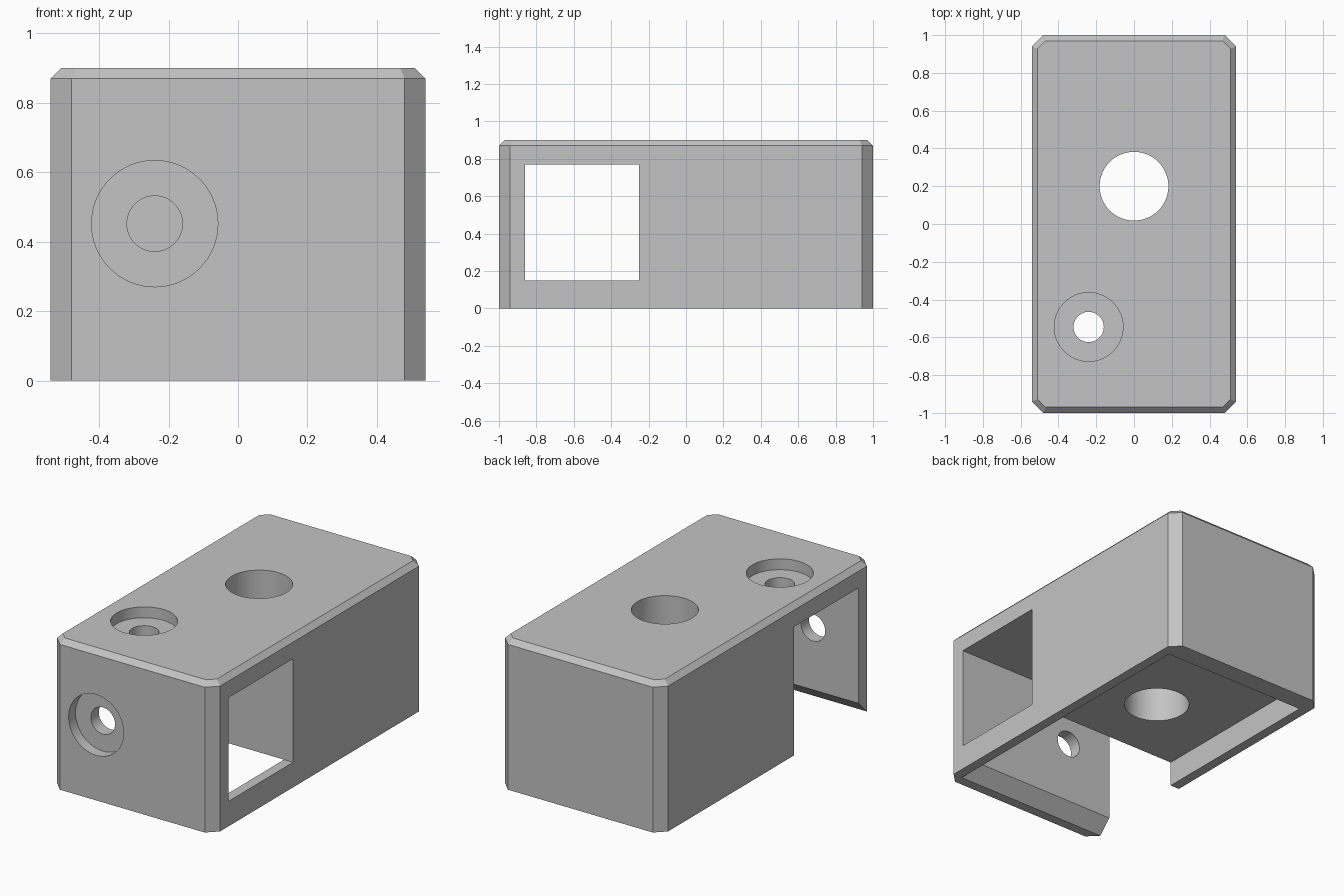
import bpy, bmesh, math
from mathutils import Matrix, Vector

if "Cube" in bpy.data.objects:
    bpy.data.objects.remove(bpy.data.objects["Cube"])


def add_object(name, bm):
    bmesh.ops.recalc_face_normals(bm, faces=bm.faces[:])
    mesh = bpy.data.meshes.new(name)
    bm.to_mesh(mesh)
    bm.free()
    ob = bpy.data.objects.new(name, mesh)
    bpy.context.collection.objects.link(ob)
    return ob


def prism(points, extrude):
    bm = bmesh.new()
    face = bm.faces.new([bm.verts.new(p) for p in points])
    new = bmesh.ops.extrude_face_region(bm, geom=[face])["geom"]
    bmesh.ops.translate(bm, vec=Vector(extrude),
                        verts=[g for g in new if isinstance(g, bmesh.types.BMVert)])
    return bm


def side_cutter(name, profile, x0, x1):
    # profile in y and z, swept along x
    return add_object(name, prism([(x0, y, z) for y, z in profile], (x1 - x0, 0, 0)))


def rect(y0, y1, z0, z1):
    return [(y0, z0), (y1, z0), (y1, z1), (y0, z1)]


def drill(name, center, radius, depth, rotation=Matrix()):
    bm = bmesh.new()
    bmesh.ops.create_cone(bm, cap_ends=True, segments=64, radius1=radius, radius2=radius,
                          depth=depth, matrix=Matrix.Translation(center) @ rotation)
    return add_object(name, bm)


W, L, H, C = 0.54, 1.0, 0.90, 0.06

# Block with chamfered upright corners and a finer chamfer round the top
outline = [(W, -L + C), (W, L - C), (W - C, L), (-W + C, L),
           (-W, L - C), (-W, -L + C), (-W + C, -L), (W - C, -L)]
bm = prism([(x, y, 0) for x, y in outline], (0, 0, H))
top_edges = [e for e in bm.edges if all(v.co.z > H - 0.01 for v in e.verts)]
bmesh.ops.bevel(bm, geom=top_edges, offset=0.03, offset_type='OFFSET',
                segments=1, affect='EDGES', clamp_overlap=True)
housing = add_object("housing", bm)

turn = Matrix.Rotation(math.radians(90), 4, 'X')
cutters = [
    # Pocket open to the left and below, with a sloped lower front lip
    side_cutter("pocket_cutter", [(-1.04, -0.10), (-0.86, 0.08), (-0.86, 0.77),
                                  (-0.25, 0.77), (-0.25, -0.10)], -0.7, 0.48),
    # Shallow recess in the underside
    side_cutter("recess_cutter", rect(-0.5, 0.88, -0.1, 0.15), -0.48, 0.48),
    # Square window in the right wall
    side_cutter("window_cutter", rect(-0.86, -0.25, 0.15, 0.77), 0.4, 0.7),
    # Large through hole
    drill("large_hole_cutter", (0, 0.2, 0.5), 0.182, 1.2),
    # Counterbored holes in the top and front
    drill("top_bore_cutter", (-0.24, -0.545, H + 0.035), 0.182, 0.2),
    drill("top_hole_cutter", (-0.24, -0.545, 0.8), 0.08, 0.4),
    drill("front_bore_cutter", (-0.24, -1.035, 0.452), 0.182, 0.2, turn),
    drill("front_hole_cutter", (-0.24, -0.9, 0.452), 0.08, 0.4, turn),
]

bpy.context.view_layer.objects.active = housing
for cutter in cutters:
    mod = housing.modifiers.new(cutter.name, 'BOOLEAN')
    mod.operation = 'DIFFERENCE'
    mod.solver = 'EXACT'
    mod.object = cutter
    bpy.ops.object.modifier_apply(modifier=mod.name)
for cutter in cutters:
    bpy.data.objects.remove(cutter)

# Plain grey finish, round holes smooth
grey = bpy.data.materials.new("grey")
grey.diffuse_color = (0.55, 0.55, 0.55, 1)
grey.use_nodes = True
grey.node_tree.nodes["Principled BSDF"].inputs["Base Color"].default_value = grey.diffuse_color
housing.data.materials.clear()
housing.data.materials.append(grey)
bpy.ops.object.select_all(action='DESELECT')
housing.select_set(True)
bpy.ops.object.shade_smooth_by_angle(angle=math.radians(25))
